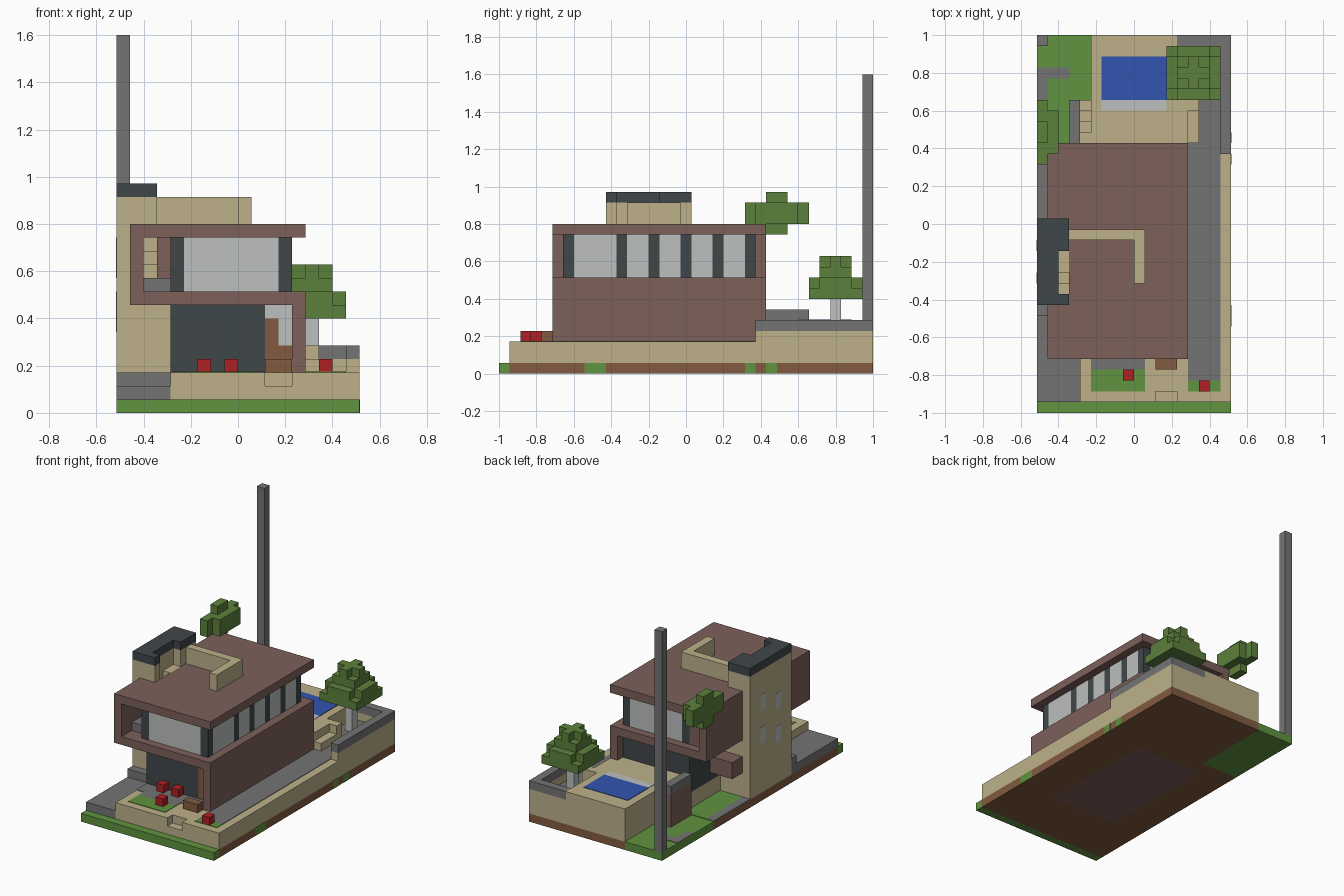
import bpy, bmesh

U = 2 / 35                      # one block of the grid
cube = bpy.data.objects.get("Cube")
if cube:
    bpy.data.objects.remove(cube)


def material(name, hex_code):
    def lin(c):
        c /= 255
        return c / 12.92 if c <= 0.04045 else ((c + 0.055) / 1.055) ** 2.4
    rgb = [lin(b) for b in bytes.fromhex(hex_code)] + [1]
    m = bpy.data.materials.new(name)
    m.use_nodes = True
    m.diffuse_color = rgb
    m.node_tree.nodes["Principled BSDF"].inputs["Base Color"].default_value = rgb
    return m


CLAY = material("clay", "7D605A")
SAND = material("sandstone", "BDB18A")
GRASS = material("grass", "60933F")
LEAF = material("leaf", "5C803C")
STONE = material("grey stone", "747474")
DARK = material("charcoal", "40474A")
GLASS = material("pale glass", "BDBFBF")
WATER = material("pool blue", "3255B0")
RED = material("flower red", "B02024")
WOOD = material("brown earth", "825B41")


def blocks(name, mat, *boxes):
    """One object from boxes given as x0, x1, y0, y1, z0, z1 in grid blocks."""
    bm = bmesh.new()
    for x0, x1, y0, y1, z0, z1 in boxes:
        r = bmesh.ops.create_cube(bm, size=1)
        for v in r["verts"]:
            v.co.x = ((x0 + x1) / 2 + v.co.x * (x1 - x0) - 9) * U
            v.co.y = ((y0 + y1) / 2 + v.co.y * (y1 - y0) - 17.5) * U
            v.co.z = ((z0 + z1) / 2 + v.co.z * (z1 - z0)) * U
    me = bpy.data.meshes.new(name)
    bm.to_mesh(me)
    bm.free()
    me.materials.append(mat)
    ob = bpy.data.objects.new(name, me)
    bpy.context.collection.objects.link(ob)
    return ob


def plate(x0, x1, y0, y1, z):
    return (x0, x1, y0, y1, z - 0.05, z + 0.06)


# Ground layer
blocks("earth_base", WOOD, (0, 4, 1, 25, 0, 1), (13, 18, 1, 25, 0, 1),
       (4, 13, 1, 8, 0, 1), (4, 13, 23, 25, 0, 1), (5, 18, 25, 35, 0, 1))
blocks("house_footing", CLAY, (4, 13, 8, 23, 0, 1))
blocks("front_lawn", GRASS, (0, 18, 0, 1, 0, 1))
blocks("back_lawn", GRASS, (0, 5, 25, 35, 0, 1), plate(1, 4, 18, 25, 1))
blocks("base_grass_patches", GRASS,
       *[(17.9, 18.03, a, b, 0, 1) for a, b in ((8, 10), (23, 24), (25, 26))])
blocks("garden_path", STONE, plate(0, 3, 31, 32, 1), plate(0, 1, 29, 31, 1),
       plate(0, 1, 18, 25, 1))
blocks("driveway", STONE, (0, 4, 1, 9, 1, 2), (0, 4, 9, 10, 1, 3))

# Terrace with a notched front step
blocks("terrace", SAND, (4, 18, 2, 25, 1, 3), (4, 11, 1, 2, 1, 3),
       (13, 18, 1, 2, 1, 3), (11, 13, 1, 2, 1, 2))
blocks("side_path", STONE, plate(14, 17, 3, 25, 3), plate(15, 17, 25, 29, 3),
       plate(13, 17, 29, 34, 3))
blocks("porch_floor", STONE, plate(5, 10, 4, 5, 3), plate(4, 13, 5, 7, 3))
blocks("flower_bed_grass", GRASS, plate(5, 10, 2, 4, 3), plate(14, 17, 2, 3, 3))
blocks("flowers", RED, *[(x, x + 1, y, y + 1, 3, 4)
                         for x, y in ((8, 3), (8, 6), (6, 6), (15, 2))])
blocks("door_step", WOOD, (11, 13, 4, 5, 3, 4))

# Pool deck, steps and boundary walls
blocks("pool_deck", SAND, (5, 14, 25, 29, 1, 5), (5, 13, 29, 35, 1, 5),
       (4, 13, 24, 25, 3, 5), (4, 5, 25, 26, 1, 5))
blocks("deck_steps_west", SAND, *[(4, 5, 26 + n, 27 + n, 1, 4 - n) for n in range(3)])
blocks("deck_steps_east", SAND, (14, 15, 25, 28, 1, 4), (14, 15, 28, 29, 1, 5))
blocks("corner_floor", SAND, (13, 17, 29, 34, 1, 3), (15, 17, 25, 29, 1, 3))
blocks("pool_water", WATER, plate(6, 12, 29, 33, 5))
blocks("pool_ledge", GLASS, plate(6, 12, 28, 29, 5))
blocks("boundary_wall", SAND, (17, 18, 24, 35, 1, 4), (13, 17, 34, 35, 1, 4))
blocks("boundary_coping", STONE, (17, 18, 24, 35, 4, 5), (13, 17, 34, 35, 4, 5))
blocks("garden_wall", CLAY, (3, 4, 25, 29, 1, 5))
blocks("garden_wall_coping", STONE, (3, 4, 25, 29, 5, 6))

# Ground floor
blocks("ground_floor_walls", DARK, (4, 11, 7, 24, 3, 8), (11, 13, 8, 24, 3, 8))
blocks("front_door", WOOD, (11, 12, 7, 8, 3, 7), (12, 13, 7, 8, 3, 5))
blocks("door_glass", GLASS, (12, 13, 7, 8, 5, 8), (11, 12, 7, 8, 7, 8))
blocks("east_wall", CLAY, (13, 14, 5, 25, 3, 8))
blocks("west_bay", CLAY, (1, 4, 18, 20, 4, 6))

# Upper floor shell
blocks("upper_slab", CLAY, (1, 14, 5, 25, 8, 9))
blocks("upper_west_wall", CLAY, (1, 2, 5, 25, 9, 13), (3, 4, 9, 24, 9, 13),
       (2, 3, 18, 24, 9, 13))
blocks("roof", CLAY, (1, 14, 5, 11, 13, 14), (1, 14, 15, 25, 13, 14),
       (3, 14, 11, 15, 13, 14), (1, 2, 11, 15, 13, 14))
blocks("alcove_step", STONE, (2, 4, 7, 9, 9, 10), (2, 3, 9, 10, 9, 10))

# Window band: dark mullions with glass between them
mullions = [6, 11, 14, 17, 20, 23]
blocks("mullions", DARK, *[(12, 13, y, y + 1, 9, 13) for y in mullions],
       (4, 5, 6, 24, 9, 13))
blocks("windows", GLASS, (5, 12, 6, 7, 9, 13), (5, 12, 23, 24, 9, 13),
       *[(12, 13, a + 1, b, 9, 13) for a, b in zip(mullions, mullions[1:])])

# Stair tower with open stair to the roof
blocks("stair_tower", SAND, (0, 2, 10, 18, 1, 16), (2, 4, 10, 18, 1, 8),
       (2, 3, 15, 18, 8, 16), (2, 3, 10, 11, 13, 16))
blocks("stairs", SAND, *[(2, 3, 10 + n, 11 + n, 8, min(11 + n, 14)) for n in range(5)])
blocks("tower_cap", DARK, (0, 2, 10, 18, 16, 17), (2, 3, 10, 11, 16, 17),
       (2, 3, 15, 18, 16, 17))
blocks("tower_windows", GLASS, *[(-0.03, 0.1, y, y + 1, z, z + 2) for y, z in
                                 ((15, 11), (15, 7), (12, 10), (12, 6))])
blocks("roof_parapet", SAND, (3, 10, 16, 17, 14, 16), (9, 10, 12, 16, 14, 16))

# Trees and mast
blocks("tree_trunk", GLASS, (14, 15, 31, 32, 3, 7))
blocks("tree_crown", LEAF, (12, 17, 29, 34, 7, 8), (13, 16, 29, 34, 8, 9),
       (12, 13, 30, 33, 8, 9), (16, 17, 30, 33, 8, 9), (13, 16, 30, 33, 9, 10),
       (14, 15, 30, 33, 10, 11), (13, 14, 31, 32, 10, 11), (15, 16, 31, 32, 10, 11))
blocks("side_tree_crown", LEAF, (0, 1, 23, 29, 14, 16), (1, 2, 24, 28, 14, 16),
       (0, 1, 25, 27, 16, 17), (0, 1, 25, 27, 13, 14))
blocks("mast", STONE, (0, 1, 34, 35, 1, 28))
